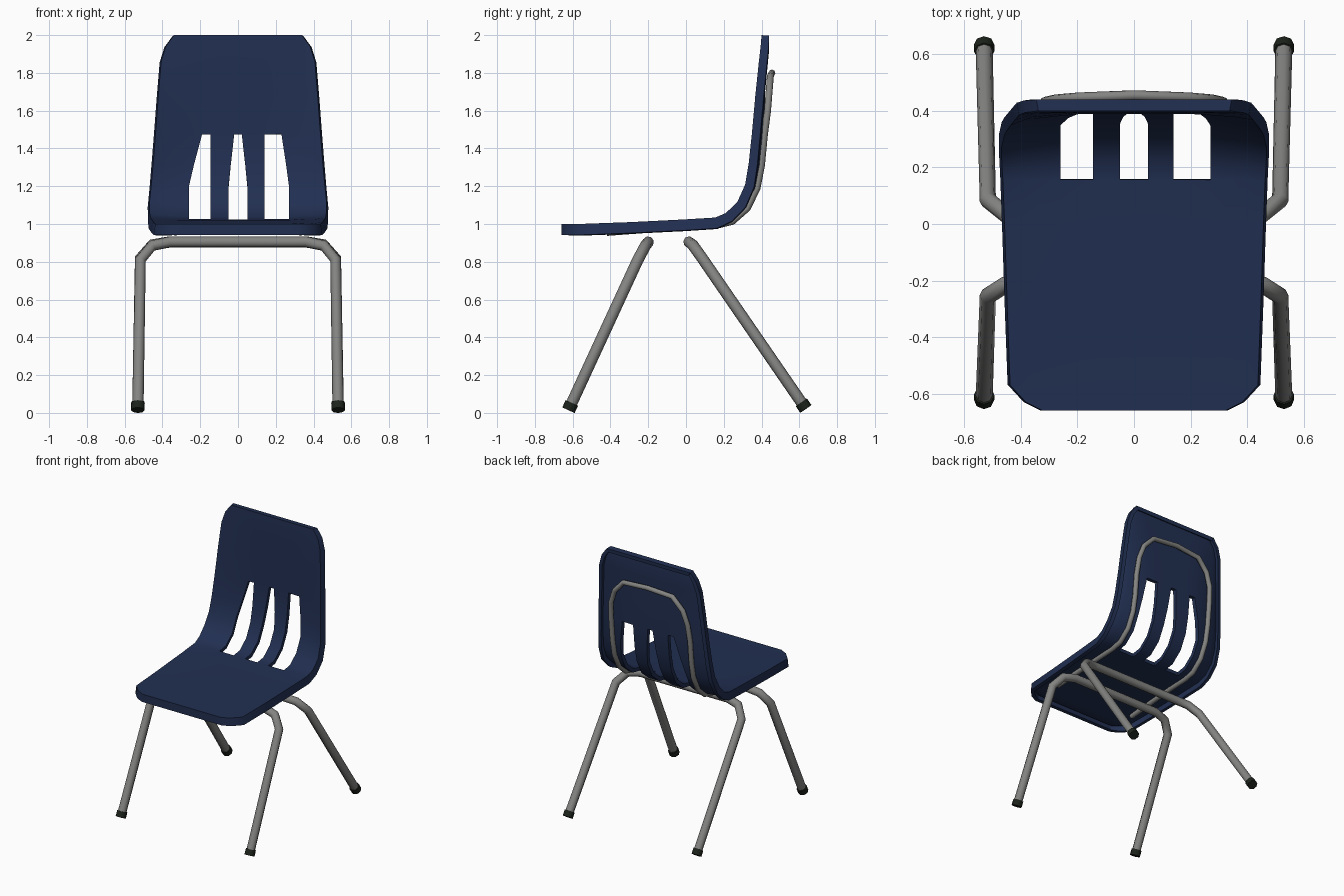
import bpy, bmesh
from mathutils import Vector

if "Cube" in bpy.data.objects:
    bpy.data.objects.remove(bpy.data.objects["Cube"])


def material(name, rgb):
    m = bpy.data.materials.new(name)
    m.diffuse_color = (*rgb, 1)
    m.use_nodes = True
    m.node_tree.nodes["Principled BSDF"].inputs["Base Color"].default_value = m.diffuse_color
    return m


NAVY = material("navy plastic", (0.015, 0.028, 0.082))
STEEL = material("grey steel", (0.23, 0.23, 0.225))
RUBBER = material("dark rubber", (0.012, 0.017, 0.011))


def finish(obj, mat, angle=0.7):
    obj.data.materials.clear()
    obj.data.materials.append(mat)
    bpy.ops.object.select_all(action='DESELECT')
    obj.select_set(True)
    bpy.context.view_layer.objects.active = obj
    bpy.ops.object.shade_smooth_by_angle(angle=angle)


def tube(name, points, radius, mat):
    cu = bpy.data.curves.new(name, 'CURVE')
    cu.dimensions = '3D'
    cu.bevel_depth = radius
    cu.bevel_resolution = 2
    cu.use_fill_caps = True
    sp = cu.splines.new('POLY')
    sp.points.add(len(points) - 1)
    for p, co in zip(sp.points, points):
        p.co = (*co, 1)
    obj = bpy.data.objects.new(name, cu)
    bpy.context.collection.objects.link(obj)
    bpy.ops.object.select_all(action='DESELECT')
    obj.select_set(True)
    bpy.context.view_layer.objects.active = obj
    bpy.ops.object.convert(target='MESH')
    obj = bpy.context.view_layer.objects.active
    finish(obj, mat, 0.9)
    return obj


def mirrored(half):
    """Half path on +x, continued back down on -x."""
    return half + [(-x, y, z) for x, y, z in reversed(half) if x > 0]


# Shell side profile from seat front to back top: y, z, half width, dish depth
ROWS = [(-.66, 1.0, .33, 0), (-.63, 1.0, .39, 0), (-.57, 1.0, .447, 0),
        (-.3, 1.01, .457, .004), (0, 1.025, .467, .005), (.155, 1.035, .473, .01),
        (.21, 1.06, .477, .03), (.27, 1.12, .478, .04), (.31, 1.21, .468, .045),
        (.328, 1.32, .458, .05), (.345, 1.48, .445, .05), (.365, 1.68, .43, .025),
        (.385, 1.86, .415, .01), (.395, 1.94, .39, 0), (.40, 2.0, .345, 0)]
SLOT_ROWS = range(5, 10)
SLOT_COLS = (3, 5, 7)


def shell_point(i, x, depth=0.0, dished=True):
    """Point on the shell's front surface, pushed back by depth."""
    y, z, w, d = ROWS[i]
    a, b = ROWS[max(i - 1, 0)], ROWS[min(i + 1, len(ROWS) - 1)]
    t = Vector((b[0] - a[0], b[1] - a[1])).normalized()
    off = depth + (d * (1 - min(1, abs(x) / w) ** 4) if dished else 0)
    return Vector((x, y + t.y * off, z - t.x * off))


def rim(i):
    return .058 if i < 6 else .058 - .002 * (i - 5)


def columns(i):
    """x positions across the shell, following the tapered slot edges."""
    z, w = ROWS[i][1], ROWS[i][2]
    t = min(1, max(0, (z - 1.22) / .26))
    mid = .05 - .03 * t
    return [-w, -.98 * w, -.84 * w, -.26 + .07 * t, -.145, -mid,
            mid, .14, .27 - .04 * t, .84 * w, .98 * w, w]


# Seat shell: dished sheet with turned rim and three slots, then thickened
bm = bmesh.new()
grid = []
last = len(ROWS) - 1
for i in range(len(ROWS)):
    xs = columns(i)
    edge = [shell_point(i, x, rim(i), False) for x in (xs[0], xs[-1])]
    if i == 0:
        grid.append([edge[0]] + [shell_point(0, x, rim(0)) for x in xs[1:-1]] + [edge[1]])
    grid.append([edge[0]] + [shell_point(i, x) for x in xs[1:-1]] + [edge[1]])
    if i == last:
        grid.append([edge[0]] + [shell_point(i, x, rim(i)) for x in xs[1:-1]] + [edge[1]])
verts = [[bm.verts.new(p) for p in row] for row in grid]
for r in range(len(verts) - 1):
    for c in range(len(verts[0]) - 1):
        if r - 1 in SLOT_ROWS and c in SLOT_COLS:
            continue
        bm.faces.new((verts[r][c], verts[r][c + 1], verts[r + 1][c + 1], verts[r + 1][c]))
bmesh.ops.remove_doubles(bm, verts=bm.verts, dist=1e-5)
me = bpy.data.meshes.new("seat_shell")
bm.to_mesh(me)
bm.free()
shell = bpy.data.objects.new("seat_shell", me)
bpy.context.collection.objects.link(shell)
solid = shell.modifiers.new("thickness", 'SOLIDIFY')
solid.thickness = .028
solid.offset = -1
bpy.context.view_layer.objects.active = shell
bpy.ops.object.modifier_apply(modifier=solid.name)
finish(shell, NAVY, 0.75)

# Support hoop: runs under the seat and up around the back
hoop = [(.33, -.42, .955)]
hoop += [tuple(shell_point(i, .325, .035)) for i in range(4, 11)]
hoop += [(.315, .432, 1.6), (.28, .44, 1.7), (.2, .447, 1.785), (0, .455, 1.8)]
tube("support_hoop", mirrored(hoop), .018, STEEL)

# Leg frames: each is one bent tube, foot to foot, passing under the seat
FRAMES = {
    "front_leg": [(.53, -.615, .03), (.517, -.255, .81), (.455, -.215, .885), (.36, -.2, .905)],
    "back_leg": [(.53, .625, .035), (.517, .085, .82), (.455, .035, .89), (.36, .015, .905)],
}
for name, half in FRAMES.items():
    tube(name + "_frame", mirrored(half), .03, STEEL)
    # Rubber feet on the tube ends
    foot, knee = Vector(half[0]), Vector(half[1])
    axis = (knee - foot).normalized()
    for side, label in ((1, "right"), (-1, "left")):
        ends = [foot - axis * .017, foot + axis * .025]
        tube(f"{name}_foot_{label}", [(p.x * side, p.y, p.z) for p in ends], .036, RUBBER)
